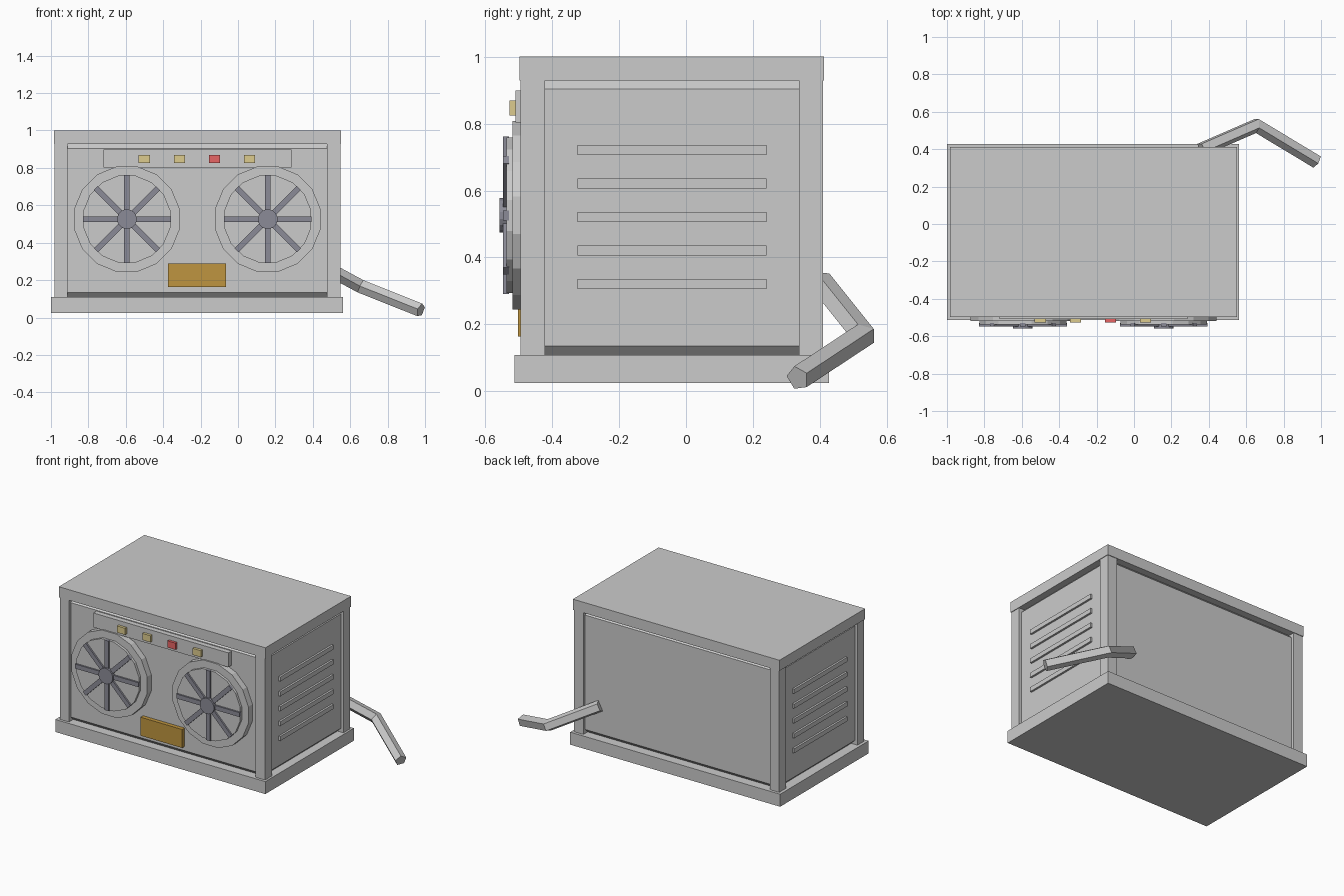
import bpy, bmesh, math
from mathutils import Vector, Matrix

if "Cube" in bpy.data.objects:
    bpy.data.objects.remove(bpy.data.objects["Cube"])


def material(name, rgb):
    m = bpy.data.materials.new(name)
    m.diffuse_color = (*rgb, 1)
    m.use_nodes = True
    m.node_tree.nodes["Principled BSDF"].inputs["Base Color"].default_value = m.diffuse_color
    return m


GOLD = material("pale_gold", (0.72, 0.60, 0.27))
RED = material("red", (0.80, 0.13, 0.13))
BRASS = material("brass", (0.52, 0.30, 0.05))
DARK = material("dark_steel", (0.26, 0.26, 0.31))


def finish(name, bm, mat=None):
    bmesh.ops.recalc_face_normals(bm, faces=bm.faces)
    me = bpy.data.meshes.new(name)
    bm.to_mesh(me)
    bm.free()
    if mat:
        me.materials.append(mat)
    ob = bpy.data.objects.new(name, me)
    bpy.context.collection.objects.link(ob)
    return ob


def box(name, x, y, z, mat=None):
    """Box from (min, max) pairs."""
    bm = bmesh.new()
    bmesh.ops.create_cube(bm, size=1)
    for v in bm.verts:
        v.co = [(a + b) / 2 + c * (b - a) for (a, b), c in zip((x, y, z), v.co)]
    return finish(name, bm, mat)


def disc(name, cx, cz, r, y0, y1, sides, mat=None, r_front=None):
    """Cylinder along y, its front face at y0."""
    bm = bmesh.new()
    m = Matrix.Translation((cx, (y0 + y1) / 2, cz)) @ Matrix.Rotation(math.pi / 2, 4, 'X') \
        @ Matrix.Rotation(math.pi / sides, 4, 'Z')
    bmesh.ops.create_cone(bm, cap_ends=True, segments=sides, radius1=r,
                          radius2=r_front or r, depth=y1 - y0, matrix=m)
    return finish(name, bm, mat)


# Cabinet: base, bevelled body, lid and corner posts
box("base", (-1.0, 0.562), (-0.512, 0.428), (0.025, 0.109))
body = box("body", (-0.96, 0.53), (-0.475, 0.39), (0.109, 0.93))
bevel = body.modifiers.new("bevel", 'BEVEL')
bevel.width, bevel.segments = 0.026, 1
box("lid", (-0.985, 0.552), (-0.497, 0.413), (0.929, 1.0))
for sx, px in (("left", (-0.98, -0.911)), ("right", (0.477, 0.548))):
    for sy, py in (("front", (-0.494, -0.422)), ("back", (0.337, 0.409))):
        box(f"{sy}_{sx}_post", px, py, (0.1, 0.935))

# Vent bars on both sides
for i in range(5):
    z = 0.321 + 0.1 * i
    for side, x in (("left", (-0.973, -0.95)), ("right", (0.52, 0.543))):
        box(f"{side}_vent_{i + 1}", x, (-0.325, 0.24), (z - 0.015, z + 0.015))

# Control strip, buttons and plate
box("control_strip", (-0.72, 0.285), (-0.509, -0.46), (0.803, 0.899))
for i, x in enumerate((-0.501, -0.313, -0.126, 0.062)):
    box(f"button_{i + 1}", (x - 0.03, x + 0.03), (-0.527, -0.5), (0.825, 0.869),
        RED if i == 2 else GOLD)
box("front_plate", (-0.373, -0.064), (-0.502, -0.46), (0.164, 0.288), BRASS)

# Fans: rim, inner disc, spokes and hub
for side, cx in (("left", -0.594), ("right", 0.159)):
    cz = 0.526
    disc(f"{side}_fan_rim", cx, cz, 0.287, -0.519, -0.46, 16)
    disc(f"{side}_fan_disc", cx, cz, 0.237, -0.536, -0.51, 16)
    bm = bmesh.new()
    for k in range(4):
        m = Matrix.Translation((cx, -0.538, cz)) @ Matrix.Rotation(k * math.pi / 4, 4, 'Y') \
            @ Matrix.Diagonal((0.47, 0.018, 0.03, 1))
        bmesh.ops.create_cube(bm, size=1, matrix=m)
    finish(f"{side}_fan_spokes", bm, DARK)
    disc(f"{side}_fan_hub", cx, cz, 0.053, -0.558, -0.52, 16, DARK)

# Bent five-sided exhaust pipe with a mitred elbow
start, bend, end = Vector((0.36, 0.4, 0.327)), Vector((0.655, 0.528, 0.167)), Vector((0.977, 0.334, 0.039))
d1, d2 = (bend - start).normalized(), (end - bend).normalized()


def slide(p, d, origin, normal):
    """Move p along d onto a plane."""
    return p + d * ((origin - p).dot(normal) / d.dot(normal))


u = Vector((0, -1, 0))
u = (u - d2 * u.dot(d2)).normalized()
v = d2.cross(u)
tip = [end + 0.038 * (u * math.cos(k * math.tau / 5) + v * math.sin(k * math.tau / 5)) for k in range(5)]
elbow = [slide(p, d2, bend, (d1 + d2).normalized()) for p in tip]
root = [slide(p, d1, start, d1) for p in elbow]
bm = bmesh.new()
rings = [[bm.verts.new(p) for p in ring] for ring in (root, elbow, tip)]
for a, b in zip(rings, rings[1:]):
    for k in range(5):
        bm.faces.new((a[k], a[(k + 1) % 5], b[(k + 1) % 5], b[k]))
bm.faces.new(rings[0])
bm.faces.new(rings[2])
finish("exhaust_pipe", bm)
